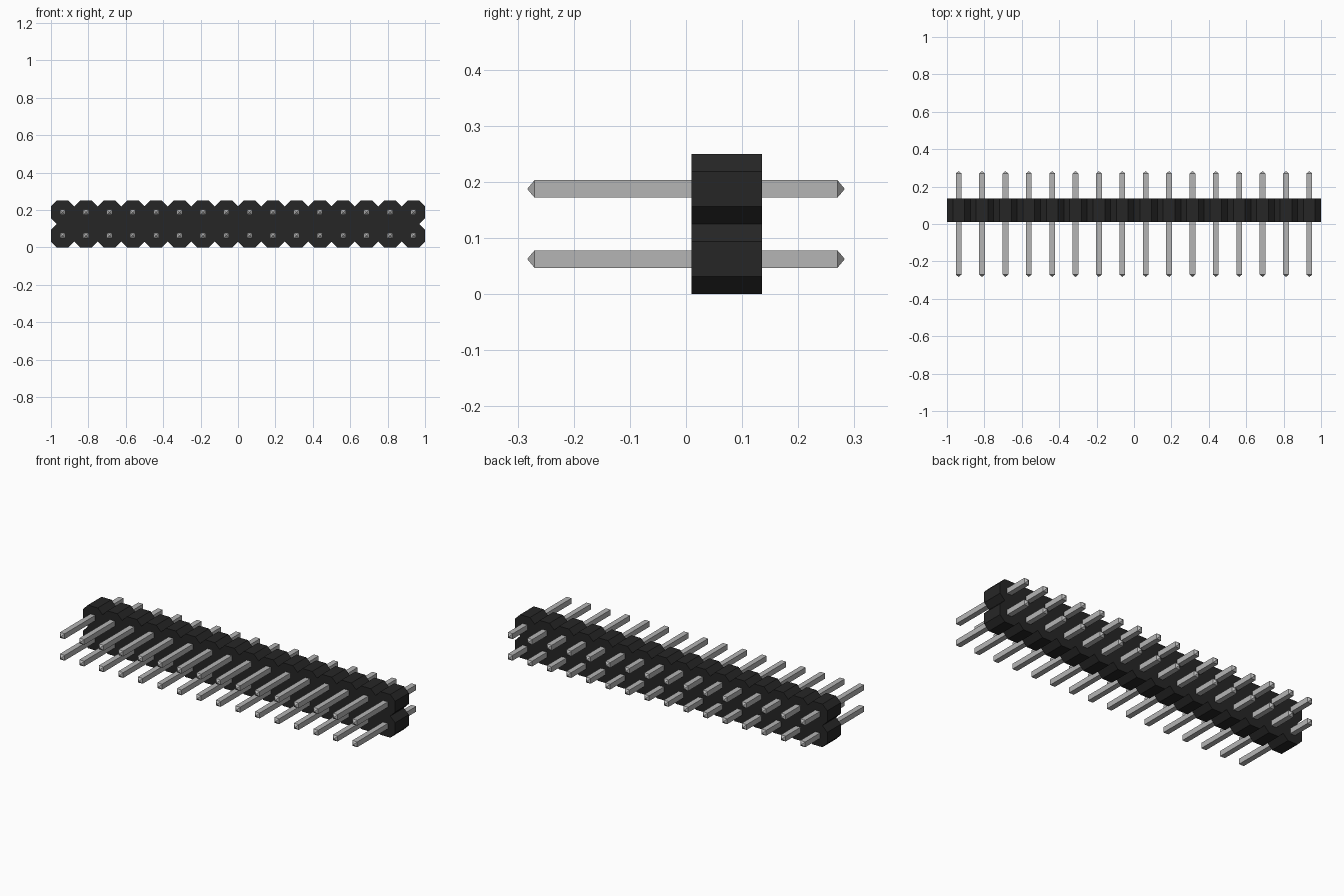
import bpy, bmesh

cube = bpy.data.objects.get("Cube")
if cube:
    bpy.data.objects.remove(cube, do_unlink=True)

COLS, ROWS = 16, 2
PITCH = 0.125
CHAMFER = 0.031
BODY_FRONT, BODY_BACK = 0.01, 0.135
PIN_HALF, PIN_SHOULDER, PIN_END = 0.0155, 0.27, 0.283


def material(name, value):
    mat = bpy.data.materials.new(name)
    mat.use_nodes = True
    color = (value, value, value, 1)
    mat.diffuse_color = color
    bsdf = mat.node_tree.nodes["Principled BSDF"]
    bsdf.inputs["Base Color"].default_value = color
    bsdf.inputs["Roughness"].default_value = 0.5
    return mat


def finish(bm, name, mat):
    bmesh.ops.recalc_face_normals(bm, faces=bm.faces)
    mesh = bpy.data.meshes.new(name)
    bm.to_mesh(mesh)
    bm.free()
    mesh.materials.append(mat)
    obj = bpy.data.objects.new(name, mesh)
    bpy.context.collection.objects.link(obj)
    return obj


black = material("black plastic", 0.0194)
metal = material("grey metal", 0.46)


# Housing: a notched outline extruded from front to back
def side(count, start):
    """Scalloped edge as (distance along, depth inward) pairs."""
    pts = []
    for i in range(count):
        a = start + i * PITCH
        pts += [(a + CHAMFER, 0), (a + PITCH - CHAMFER, 0)]
        if i < count - 1:
            pts.append((a + PITCH, CHAMFER))
    return pts


half, height = COLS * PITCH / 2, ROWS * PITCH
along, up = side(COLS, -half), side(ROWS, 0)
outline = [(a, d) for a, d in along]
outline += [(half - d, a) for a, d in up]
outline += [(a, height - d) for a, d in reversed(along)]
outline += [(-half + d, a) for a, d in reversed(up)]

bm = bmesh.new()
front = bm.faces.new([bm.verts.new((x, BODY_FRONT, z)) for x, z in outline])
extruded = bmesh.ops.extrude_face_region(bm, geom=[front], use_keep_orig=True)
moved = [g for g in extruded["geom"] if isinstance(g, bmesh.types.BMVert)]
bmesh.ops.translate(bm, verts=moved, vec=(0, BODY_BACK - BODY_FRONT, 0))
finish(bm, "housing", black)

# Pin: square bar with a pyramid point at each end
bm = bmesh.new()
rings = [[bm.verts.new((sx * PIN_HALF, y, sz * PIN_HALF))
          for sx, sz in ((-1, -1), (1, -1), (1, 1), (-1, 1))]
         for y in (-PIN_SHOULDER, PIN_SHOULDER)]
tips = [bm.verts.new((0, y, 0)) for y in (-PIN_END, PIN_END)]
for i in range(4):
    j = (i + 1) % 4
    bm.faces.new((rings[0][i], rings[0][j], rings[1][j], rings[1][i]))
    for ring, tip in zip(rings, tips):
        bm.faces.new((ring[i], ring[j], tip))
pin = finish(bm, "pin_bottom_01", metal)

# Repeat the pin in both rows, sharing one mesh
for r, row in enumerate(("bottom", "top")):
    for c in range(COLS):
        obj = pin
        if r or c:
            obj = pin.copy()
            obj.name = f"pin_{row}_{c + 1:02d}"
            bpy.context.collection.objects.link(obj)
        obj.location = (-half + (c + 0.5) * PITCH, 0, (r + 0.5) * PITCH)
